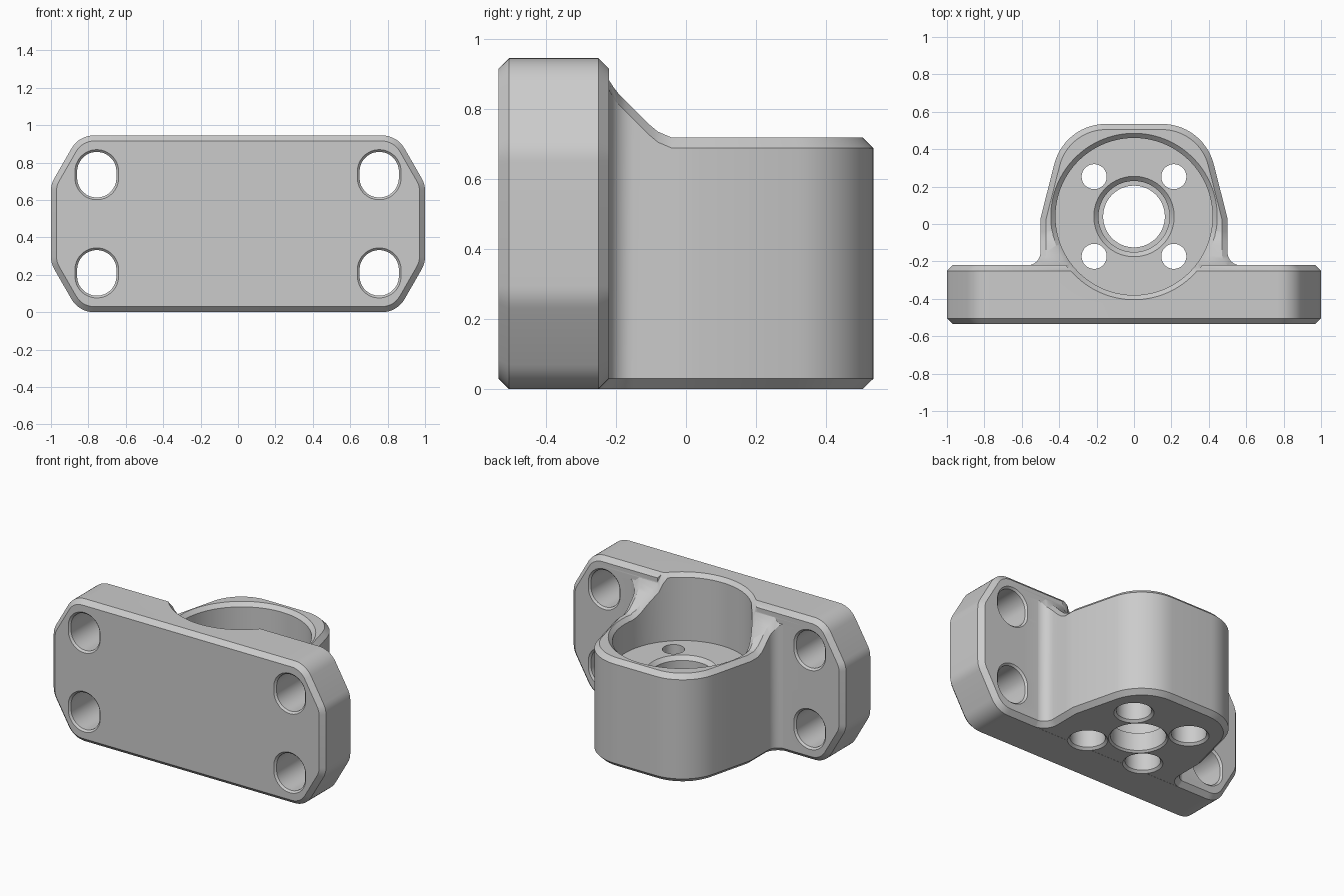
import bpy, bmesh, math
from mathutils import Vector, Matrix

cube = bpy.data.objects.get("Cube")
if cube:
    bpy.data.objects.remove(cube, do_unlink=True)

metal = bpy.data.materials.new("plain_grey")
metal.use_nodes = True
GREY = (0.6, 0.6, 0.6, 1)
metal.diffuse_color = GREY
metal.node_tree.nodes["Principled BSDF"].inputs["Base Color"].default_value = GREY


def arc(cx, cy, r, start, end, steps):
    angles = [math.radians(start + (end - start) * i / steps) for i in range(steps + 1)]
    return [(cx + r * math.cos(a), cy + r * math.sin(a)) for a in angles]


def half_circle(cy, r, stretch=0.0, steps=32):
    """Right half of a circle, pulled apart vertically into a slot by stretch."""
    step = 90 / steps
    pts = arc(0, 0, r, -90 + step, 90 - step, steps - 1)
    return [(x, cy + y + math.copysign(stretch, y)) for x, y in pts]


def inset(outline, d):
    """Move a counter-clockwise outline inwards by d (outwards if negative)."""
    pts = [Vector(p) for p in outline]
    result = []
    for i, p in enumerate(pts):
        a = (p - pts[i - 1]).normalized()
        b = (pts[(i + 1) % len(pts)] - p).normalized()
        na, nb = Vector((a.y, -a.x)), Vector((b.y, -b.x))
        result.append(p - (na + nb) * (d / (1 + na.dot(nb))))
    return result


def loft(name, half, levels, shift_x=0.0, along_y=False):
    """Skin a mirrored half outline through rising (height, inset) levels."""
    outline = half + [(-x, y) for x, y in reversed(half)]
    n = len(outline)
    bm = bmesh.new()
    rings = []
    for height, d in levels:
        ring = []
        for p in inset(outline, d):
            z = height(p.y) if callable(height) else height
            ring.append(bm.verts.new((p.x + shift_x, p.y, z)))
        rings.append(ring)
    for low, high in zip(rings, rings[1:]):
        for i in range(n):
            j = (i + 1) % n
            bm.faces.new((low[i], low[j], high[j], high[i]))
    # caps are strips between mirrored points
    for i in range(n // 2 - 1):
        k = n - 1 - i
        for ring, flip in ((rings[0], True), (rings[-1], False)):
            quad = [ring[i], ring[i + 1], ring[k - 1], ring[k]]
            bm.faces.new(quad[::-1] if flip else quad)
    if along_y:
        bm.transform(Matrix.Rotation(math.pi / 2, 4, 'X'))
    bm.normal_update()
    if bm.calc_volume(signed=True) < 0:
        bmesh.ops.reverse_faces(bm, faces=bm.faces[:])
    mesh = bpy.data.meshes.new(name)
    bm.to_mesh(mesh)
    bm.free()
    mesh.materials.append(metal)
    obj = bpy.data.objects.new(name, mesh)
    bpy.context.collection.objects.link(obj)
    return obj


def volume(mesh):
    bm = bmesh.new()
    bm.from_mesh(mesh)
    result = bm.calc_volume(signed=True)
    bm.free()
    return result


def combine(target, other, operation):
    """Apply a boolean with the first solver whose volume is plausible."""
    mod = target.modifiers.new(operation.lower(), 'BOOLEAN')
    mod.operation = operation
    mod.object = other
    v = volume(target.data)
    low, high = (v * 1.05, v + volume(other.data)) if operation == 'UNION' else (v * 0.5, v * 0.99999)
    done = False
    for solver in ('EXACT', 'MANIFOLD', 'FLOAT'):
        mod.solver = solver
        graph = bpy.context.evaluated_depsgraph_get()
        mesh = bpy.data.meshes.new_from_object(target.evaluated_get(graph))
        if low < volume(mesh) < high:
            target.modifiers.clear()
            target.data = mesh
            done = True
            break
    target.modifiers.clear()
    return done


def interpolate(points, y):
    if y <= points[0][0]:
        return points[0][1]
    for (y0, z0), (y1, z1) in zip(points, points[1:]):
        if y <= y1:
            return z0 + (z1 - z0) * (y - y0) / (y1 - y0)
    return points[-1][1]


# Housing top: flat, then a ramp rising to the plate
RAMP = [(-0.22, 0.885), (-0.2, 0.85), (-0.11, 0.76), (-0.08, 0.735), (-0.04, 0.718)]
RIM = [(-0.25, 0.945), (-0.235, 0.945)] + RAMP
PLATE_TOP, C = 0.945, 0.03

# Mounting plate
lower = arc(0.77, 0.139, 0.139, -90, -30, 8) + arc(0.87, 0.295, 0.13, -30, 0, 4)
upper = [(x, PLATE_TOP - z) for x, z in reversed(lower)]
plate = loft("bracket_body", lower + upper,
             [(0.22, C), (0.22 + C, 0), (0.535 - C, 0), (0.535, C)], along_y=True)

# Bearing housing with flared roots
side = [(0.65, -0.30), (0.65, -0.235)] + arc(0.57, -0.151, 0.07, 270, 180, 8)
side += [(0.5, y) for y in (-0.11, -0.095, -0.08, -0.06, -0.04, 0.03)]
side += arc(0.15, 0.25, 0.285, 14, 90, 14)
housing = loft("housing", side, [
    (0.0005, C), (C, 0),
    (lambda y: interpolate(RAMP, y) - C, 0),
    (lambda y: interpolate(RAMP, y), C)])
parts = [plate, housing]
if combine(plate, housing, 'UNION'):
    bpy.data.objects.remove(parts.pop(), do_unlink=True)


def cut(cutter):
    for part in parts:
        combine(part, cutter, 'DIFFERENCE')
    bpy.data.objects.remove(cutter, do_unlink=True)


# Main bore, its rim chamfer following the ramp
FLOOR, BORE_Y = 0.5, 0.04
cut(loft("bore_cutter", half_circle(BORE_Y, 0.42, steps=48), [
    (FLOOR, 0),
    (lambda y: interpolate(RIM, y) - 0.025, 0),
    (lambda y: interpolate(RIM, y) + 0.002, -0.027),
    (1.1, -0.027)]))

# Stepped centre hole
cut(loft("centre_cutter", half_circle(BORE_Y, 0.165), [
    (-0.1, -0.012), (0, -0.012), (0.012, 0), (0.13, 0), (0.13, -0.025),
    (FLOOR - 0.025, -0.025), (FLOOR, -0.05), (FLOOR + 0.1, -0.05)]))

# Four screw holes, counterbored from below
for sx in (-1, 1):
    for sy in (-1, 1):
        cut(loft("screw_cutter", half_circle(BORE_Y + sy * 0.213, 0.067, steps=20), [
            (-0.1, -0.053), (0, -0.053), (0.015, -0.038), (0.25, -0.038),
            (0.25, 0), (FLOOR + 0.1, 0)], shift_x=sx * 0.213))

# Four mounting slots through the plate
for sx in (-1, 1):
    for z in (0.21, 0.735):
        cut(loft("slot_cutter", half_circle(z, 0.105, 0.017, 20), [
            (0.15, -0.012), (0.22, -0.012), (0.232, 0),
            (0.523, 0), (0.535, -0.012), (0.6, -0.012)],
            shift_x=sx * 0.755, along_y=True))

for part in parts:
    bpy.ops.object.select_all(action='DESELECT')
    part.select_set(True)
    bpy.context.view_layer.objects.active = part
    bpy.ops.object.shade_smooth_by_angle(angle=math.radians(30))
